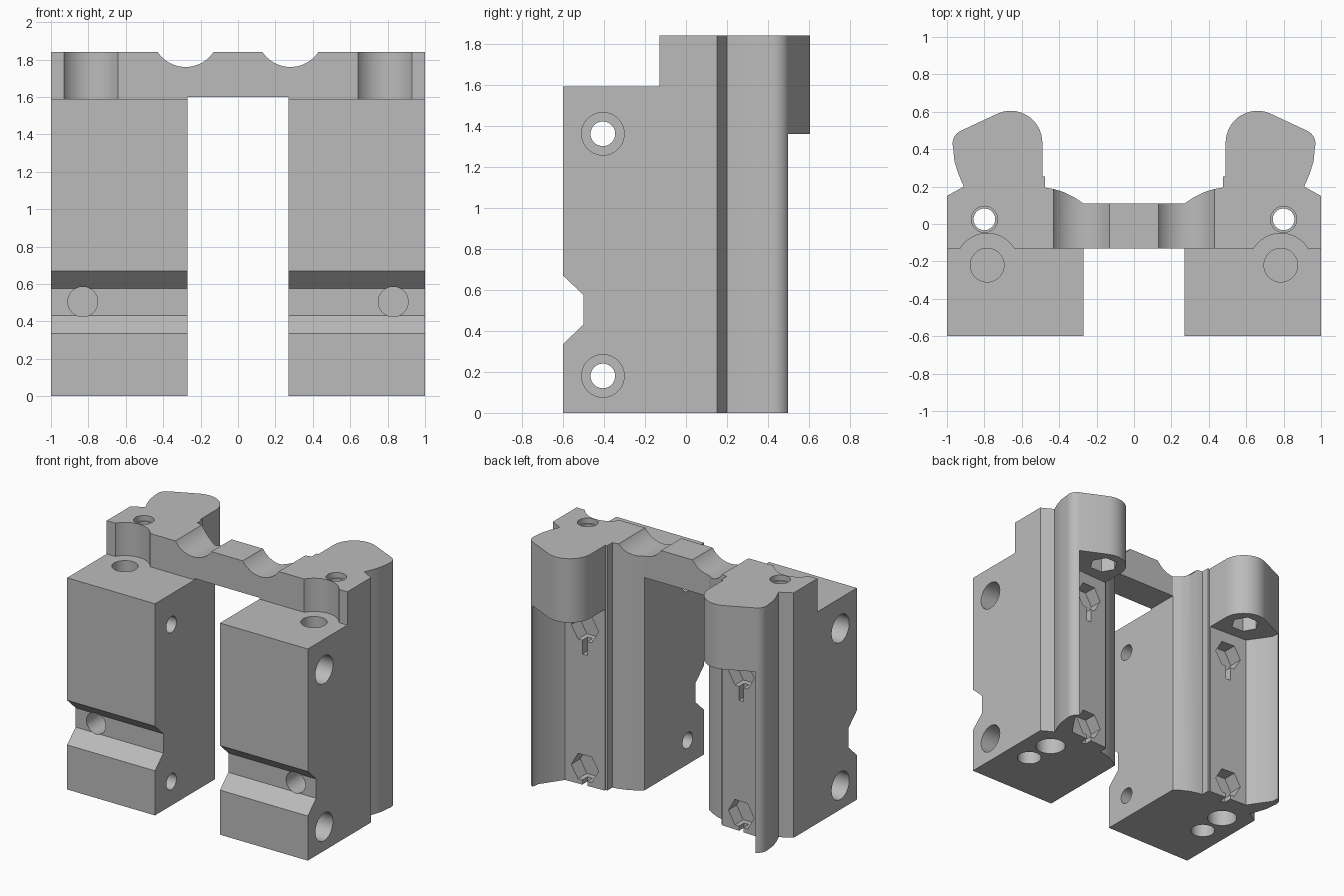
import bpy, bmesh, math

default = bpy.data.objects.get("Cube")
if default:
    bpy.data.objects.remove(default, do_unlink=True)

TOP, SHELF = 1.84, 1.59
SIDES = (1, -1)


def arc(cx, cy, r, start, end, n):
    """Points on an arc, angles in degrees."""
    angles = [math.radians(start + (end - start) * i / n) for i in range(n + 1)]
    return [(cx + r * math.cos(a), cy + r * math.sin(a)) for a in angles]


def circle(cx, cy, r, n=40):
    return arc(cx, cy, r, 0, 360, n)[:-1]


def box(u0, v0, u1, v1):
    return [(u0, v0), (u1, v0), (u1, v1), (u0, v1)]


def prism(name, points, axis, lo, hi):
    """Extrude a closed outline along one axis."""
    place = {"x": lambda u, v, w: (w, u, v),
             "y": lambda u, v, w: (u, w, v),
             "z": lambda u, v, w: (u, v, w)}[axis]
    bm = bmesh.new()
    ends = [[bm.verts.new(place(u, v, w)) for u, v in points] for w in (lo, hi)]
    n = len(points)
    bm.faces.new(ends[0])
    bm.faces.new(ends[1])
    for i in range(n):
        j = (i + 1) % n
        bm.faces.new((ends[0][i], ends[0][j], ends[1][j], ends[1][i]))
    bmesh.ops.recalc_face_normals(bm, faces=bm.faces)
    mesh = bpy.data.meshes.new(name)
    bm.to_mesh(mesh)
    bm.free()
    obj = bpy.data.objects.new(name, mesh)
    bpy.context.collection.objects.link(obj)
    return obj


def cut(points, axis, lo, hi):
    """Subtract a prism from the bracket."""
    cutter = prism("cutter", points, axis, lo, hi)
    mod = bracket.modifiers.new("cut", "BOOLEAN")
    mod.operation = "DIFFERENCE"
    mod.solver = "EXACT"
    mod.object = cutter
    bpy.ops.object.modifier_apply(modifier=mod.name)
    bpy.data.objects.remove(cutter, do_unlink=True)


def cut_pair(points, axis, lo, hi):
    """Subtract a prism on both sides."""
    for s in SIDES:
        if axis == "x":
            cut(points, axis, min(s * lo, s * hi), max(s * lo, s * hi))
        else:
            cut([(s * u, v) for u, v in points], axis, lo, hi)


# Plan outline of one half: outer wall, rounded head, stepped rib, hollow arc
half = [(1, -0.6), (1, 0.15), (0.91, 0.2), (0.94, 0.27), (0.96, 0.335)]
half += arc(0.895, 0.43, 0.075, -15, 65, 8)
half += arc(0.66, 0.435, 0.17, 68, 180, 16)
half += [(0.49, 0.255), (0.475, 0.255), (0.475, 0.195), (0.43, 0.187),
         (0.38, 0.172), (0.32, 0.143), (0.27, 0.11)]
outline = half + [(-x, y) for x, y in reversed(half)]
bracket = prism("clamp_bracket", outline, "z", 0, TOP)
bpy.context.view_layer.objects.active = bracket
bracket.select_set(True)

# Gap between the legs, front shelf
cut(box(-0.27, -1, 0.27, 1), "z", -0.5, 1.6)
cut(box(-2, -1, 2, -0.13), "z", SHELF, 3)

# Groove across the front faces
cut([(-0.7, 0.24), (-0.5, 0.43), (-0.5, 0.575), (-0.7, 0.765)], "x", -2, 2)

# Rear channels under the heads
cut_pair([(0.4, 0.26), (0.81, 0.28), (0.92, 0.44), (0.935, 0.56),
          (0.935, 0.8), (0.4, 0.8)], "z", -0.5, 1.36)

# Round troughs on the bridge
cut_pair(circle(0.28, 1.94, 0.18, 64), "y", -1, 0.3)

# Screw head clearances and shelf holes
cut_pair(circle(0.785, -0.22, 0.17, 64), "z", SHELF, 3)
cut_pair(circle(0.785, -0.22, 0.09), "z", 1.2, 3)
cut_pair(circle(0.81, -0.2, 0.085), "z", -1, 0.3)

# Vertical through holes with counterbores
cut_pair(circle(0.8, 0.025, 0.058), "z", -1, 3)
cut_pair(circle(0.8, 0.025, 0.07), "z", 1.8, 3)
cut_pair(circle(0.8, 0.025, 0.105), "z", -1, 0.2)

# Side through holes with counterbores
for z in (0.18, 1.36):
    cut_pair(circle(-0.405, z, 0.06), "x", 0.1, 2)
    cut_pair(circle(-0.405, z, 0.104), "x", 0.75, 2)

# Front blind holes
cut_pair(circle(0.83, 0.505, 0.08), "y", -1, -0.32)

# Hexagonal nut pockets with drain slots in the channels, and under the heads
for z in (0.13, 1.18):
    cut_pair(circle(0.65, z, 0.11, 6), "y", 0.17, 0.35)
    cut_pair(box(0.63, z - 0.2, 0.67, z), "y", 0.21, 0.35)
cut_pair(circle(0.66, 0.45, 0.1, 6), "z", 1.3, 1.5)

# Single grey finish
grey = bpy.data.materials.new("mid_grey")
grey.use_nodes = True
colour = (0.5, 0.5, 0.5, 1)
grey.diffuse_color = colour
grey.node_tree.nodes["Principled BSDF"].inputs["Base Color"].default_value = colour
bracket.data.materials.clear()
bracket.data.materials.append(grey)
for face in bracket.data.polygons:
    face.material_index = 0
bpy.ops.object.shade_smooth_by_angle(angle=math.radians(28))
